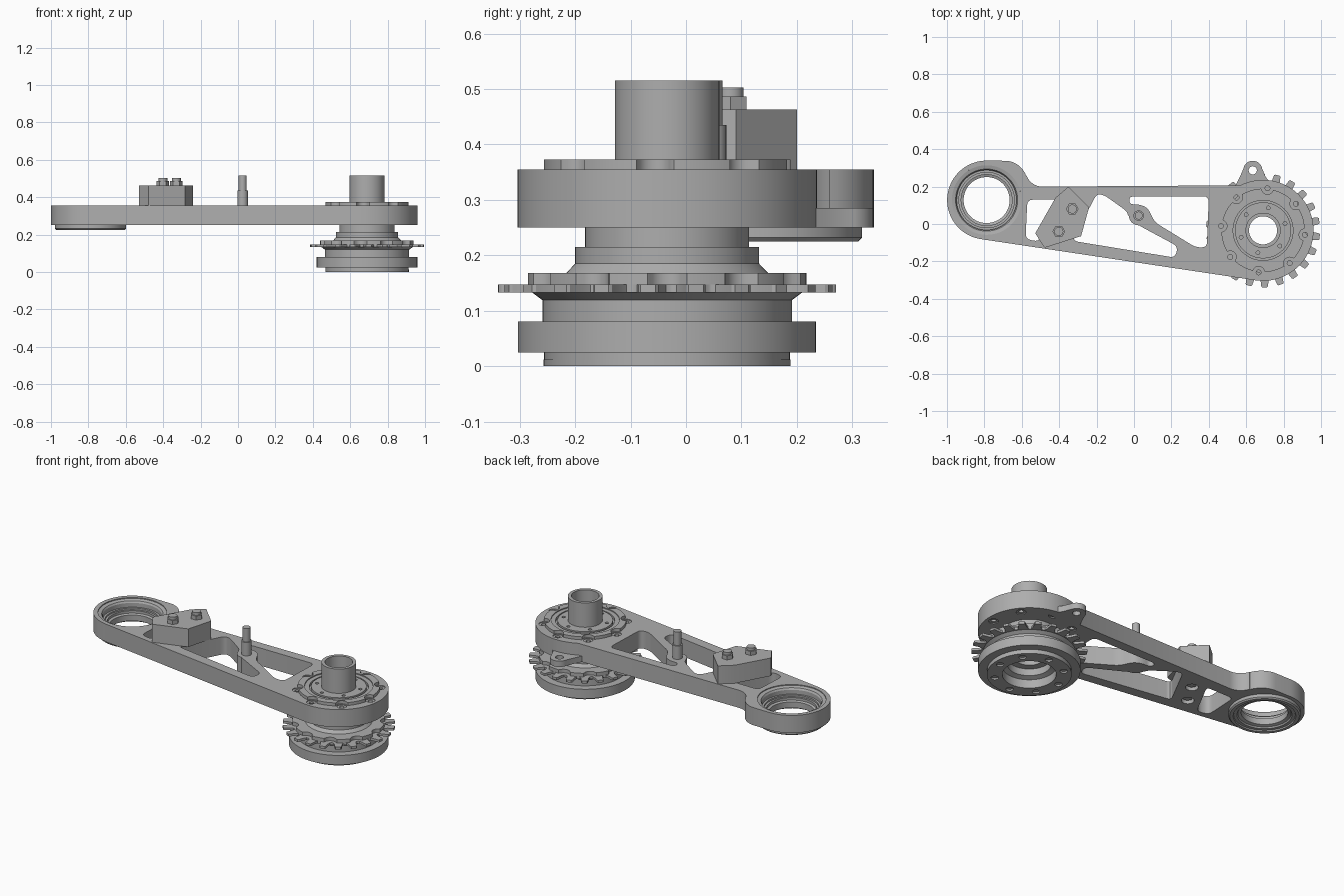
import bpy, bmesh, math
from math import sin, cos, pi, radians
from mathutils import Vector

if "Cube" in bpy.data.objects:
    bpy.data.objects.remove(bpy.data.objects["Cube"])

GREY = (0.42, 0.42, 0.42, 1)
metal = bpy.data.materials.new("grey metal")
metal.use_nodes = True
metal.diffuse_color = GREY
metal.node_tree.nodes["Principled BSDF"].inputs["Base Color"].default_value = GREY

HUB = (0.69, -0.034)
EYE = (-0.788, 0.128)
BOLT_R = 0.226
BOLT_PHASE = radians(39)


def finish(name, bm):
    """Clean the mesh, add the object and smooth it by angle."""
    bmesh.ops.remove_doubles(bm, verts=bm.verts, dist=0.0002)
    bmesh.ops.recalc_face_normals(bm, faces=bm.faces)
    mesh = bpy.data.meshes.new(name)
    bm.to_mesh(mesh)
    bm.free()
    mesh.materials.append(metal)
    ob = bpy.data.objects.new(name, mesh)
    bpy.context.collection.objects.link(ob)
    bpy.ops.object.select_all(action='DESELECT')
    ob.select_set(True)
    bpy.context.view_layer.objects.active = ob
    bpy.ops.object.shade_smooth_by_angle(angle=radians(30))
    return ob


def slab(name, z0, z1, loops):
    """Extrude an outline (first loop) with holes (other loops)."""
    curve = bpy.data.curves.new(name, 'CURVE')
    curve.dimensions, curve.fill_mode = '2D', 'BOTH'
    curve.extrude = (z1 - z0) / 2
    for loop in loops:
        sp = curve.splines.new('POLY')
        sp.points.add(len(loop) - 1)
        for p, (x, y) in zip(sp.points, loop):
            p.co = (x, y, 0, 1)
        sp.use_cyclic_u = True
    tmp = bpy.data.objects.new(name + " path", curve)
    bpy.context.collection.objects.link(tmp)
    dg = bpy.context.evaluated_depsgraph_get()
    mesh = bpy.data.meshes.new_from_object(tmp.evaluated_get(dg))
    bm = bmesh.new()
    bm.from_mesh(mesh)
    bmesh.ops.translate(bm, verts=bm.verts, vec=(0, 0, (z0 + z1) / 2))
    bpy.data.objects.remove(tmp)
    bpy.data.meshes.remove(mesh)
    return finish(name, bm)


def lathe(name, centre, profile, n=64):
    """Spin a closed (radius, height) profile about a vertical axis."""
    bm = bmesh.new()
    rings = [[bm.verts.new((centre[0] + r * cos(2 * pi * i / n),
                            centre[1] + r * sin(2 * pi * i / n), z))
              for r, z in profile] for i in range(n)]
    for i in range(n):
        a, b = rings[i], rings[(i + 1) % n]
        for j in range(len(profile)):
            k = (j + 1) % len(profile)
            bm.faces.new((a[j], b[j], b[k], a[k]))
    return finish(name, bm)


def arc(c, r, a0, a1, n=24):
    return [(c[0] + r * cos(radians(a0 + (a1 - a0) * i / n)),
             c[1] + r * sin(radians(a0 + (a1 - a0) * i / n))) for i in range(n + 1)]


def circle(c, r, n=48):
    return arc(c, r, 0, 360, n)[:-1]


def around(c, r, n, phase=0.0):
    return [(c[0] + r * cos(phase + 2 * pi * i / n),
             c[1] + r * sin(phase + 2 * pi * i / n)) for i in range(n)]


def rounded(points, r):
    """Polygon with curved corners."""
    out, n = [], len(points)
    for i in range(n):
        a, p, b = (Vector(points[(i + k) % n]) for k in (-1, 0, 1))
        s = p + (a - p).normalized() * min(r, (a - p).length * 0.45)
        e = p + (b - p).normalized() * min(r, (b - p).length * 0.45)
        for t in (0, 0.25, 0.5, 0.75, 1):
            out.append(tuple(s * (1 - t) ** 2 + p * 2 * t * (1 - t) + e * t * t))
    return out


def scalloped(c, r, n, notch_c, notch_r, phase, steps=352):
    """Disc outline with n round notches in its rim."""
    out = []
    for i in range(steps):
        a = 2 * pi * i / steps
        d = (a - phase + pi / n) % (2 * pi / n) - pi / n
        rr, q = r, notch_r ** 2 - (notch_c * sin(d)) ** 2
        if q > 0:
            rr = min(r, notch_c * cos(d) - math.sqrt(q))
        out.append((c[0] + rr * cos(a), c[1] + rr * sin(a)))
    return out


# Arm plate with lightening pockets
outline = (arc(HUB, 0.27, -98.6, 117, 48) + arc((-0.49, 0.29), 0.09, 270, 200, 10)
           + arc((-0.69, 0.218), 0.12, 20, 90, 10) + arc(EYE, 0.211, 90, 261.4, 40))
pocket_left = [(-0.57, 0.13), (-0.39, 0.13), (-0.51, -0.095), (-0.58, -0.08)]
pocket_mid = [(-0.2, 0.16), (-0.33, -0.09), (0.22, -0.18), (0.235, -0.12),
              (0.03, -0.01), (-0.03, 0.04), (-0.04, 0.07), (-0.16, 0.155)]
pocket_right = [(-0.025, 0.148), (0.4, 0.148), (0.39, -0.125), (0.33, -0.125),
                (0.11, 0.01), (0.075, 0.085), (0.03, 0.105), (-0.025, 0.105)]
block_bolts = [(-0.402, -0.04), (-0.33, 0.08)]
hub_bolts = around(HUB, BOLT_R, 8, BOLT_PHASE)
holes = [rounded(p, 0.03) for p in (pocket_left, pocket_mid, pocket_right)]
holes += [circle(HUB, 0.165), circle(EYE, 0.186)]
holes += [circle(p, 0.026, 20) for p in hub_bolts]
holes += [circle(p, 0.034, 20) for p in block_bolts]
slab("arm_plate", 0.25, 0.355, [outline] + holes)

# Bolt sleeves around the hub
for p in hub_bolts:
    lathe("hub_bolt_sleeve", p, [(0.013, 0.255), (0.026, 0.255), (0.026, 0.35), (0.013, 0.35)], 20)

# Side ear with a hole
ear = (0.635, 0.287)
slab("side_ear", 0.25, 0.285,
     [[(0.53, 0.18), (0.76, 0.18), (0.705, 0.25)] + arc(ear, 0.051, 10, 170, 16) + [(0.565, 0.25)],
      circle(ear, 0.022, 20)])

# Bearing in the far eye
lathe("eye_bearing", EYE, [
    (0.19, 0.232), (0.19, 0.25), (0.186, 0.25), (0.186, 0.35), (0.166, 0.345), (0.16, 0.335),
    (0.16, 0.31), (0.148, 0.31), (0.148, 0.3), (0.136, 0.3), (0.136, 0.285), (0.123, 0.28),
    (0.123, 0.245), (0.14, 0.24), (0.145, 0.232), (0.162, 0.232), (0.165, 0.225), (0.183, 0.225)])

# Hub flanges on top of the plate
slab("outer_flange", 0.35, 0.373,
     [scalloped(HUB, 0.223, 8, BOLT_R, 0.032, BOLT_PHASE), circle(HUB, 0.185)])
lathe("flange_lip", HUB, [(0.16, 0.25), (0.187, 0.25), (0.187, 0.367), (0.16, 0.367)])
slab("inner_flange", 0.345, 0.37,
     [circle(HUB, 0.15), circle(HUB, 0.09)] + [circle(p, 0.01, 14) for p in around(HUB, 0.123, 6, 0.3)])

# Hollow shaft with the stepped hub body
lathe("hub_shaft", HUB, [
    (0.075, 0.1), (0.075, 0.515), (0.094, 0.515), (0.094, 0.352), (0.162, 0.352), (0.162, 0.25),
    (0.148, 0.25), (0.148, 0.215), (0.166, 0.215), (0.166, 0.185), (0.184, 0.166),
    (0.184, 0.12), (0.14, 0.12), (0.14, 0.1)])

# Sprocket and the scalloped carrier above it
TEETH = 22
rim = []
for i in range(TEETH):
    mid = radians(-6.5) + 2 * pi * i / TEETH
    for r, off in ((0.25, -0.135), (0.253, -0.105), (0.27, -0.078), (0.3, -0.06), (0.305, -0.045),
                   (0.305, 0.045), (0.3, 0.06), (0.27, 0.078), (0.253, 0.105), (0.25, 0.135)):
        rim.append((HUB[0] + r * cos(mid + off), HUB[1] + r * sin(mid + off)))
slab("sprocket", 0.133, 0.147, [rim, circle(HUB, 0.16)])
slab("sprocket_carrier", 0.147, 0.168,
     [scalloped(HUB, 0.251, 11, 0.262, 0.036, 0.0), circle(HUB, 0.16)])

# Lower drum
lathe("lower_drum", HUB, [
    (0.205, 0.01), (0.222, 0.01), (0.222, 0.025), (0.269, 0.025), (0.269, 0.081), (0.225, 0.081),
    (0.225, 0.119), (0.245, 0.134), (0.14, 0.134), (0.115, 0.1), (0.115, 0.06), (0.142, 0.05),
    (0.142, 0.01)])
slab("drum_end_ring", 0, 0.012,
     [circle(HUB, 0.223, 64), circle(HUB, 0.142)] + [circle(p, 0.02, 18) for p in around(HUB, 0.185, 8, BOLT_PHASE)])

# Stop block with its two hex bolts
slab("stop_block", 0.355, 0.463,
     [[(-0.35, 0.2), (-0.24, 0.09), (-0.283, -0.065), (-0.478, -0.127), (-0.528, -0.05), (-0.42, 0.14)]])
for p in block_bolts:
    slab("hex_nut", 0.463, 0.487, [circle(p, 0.034, 6)])
    slab("bolt_end", 0.487, 0.503, [circle(p, 0.024, 20)])
    slab("bolt_head_below", 0.265, 0.355, [circle(p, 0.027, 6)])

# Stepped pin on the diagonal strut
pin = (0.025, 0.045)
slab("pin_boss", 0.25, 0.355, [circle(pin, 0.052, 32)])
slab("pin_base", 0.355, 0.435, [circle(pin, 0.028, 24)])
slab("pin_tip", 0.435, 0.515, [circle(pin, 0.021, 24)])
